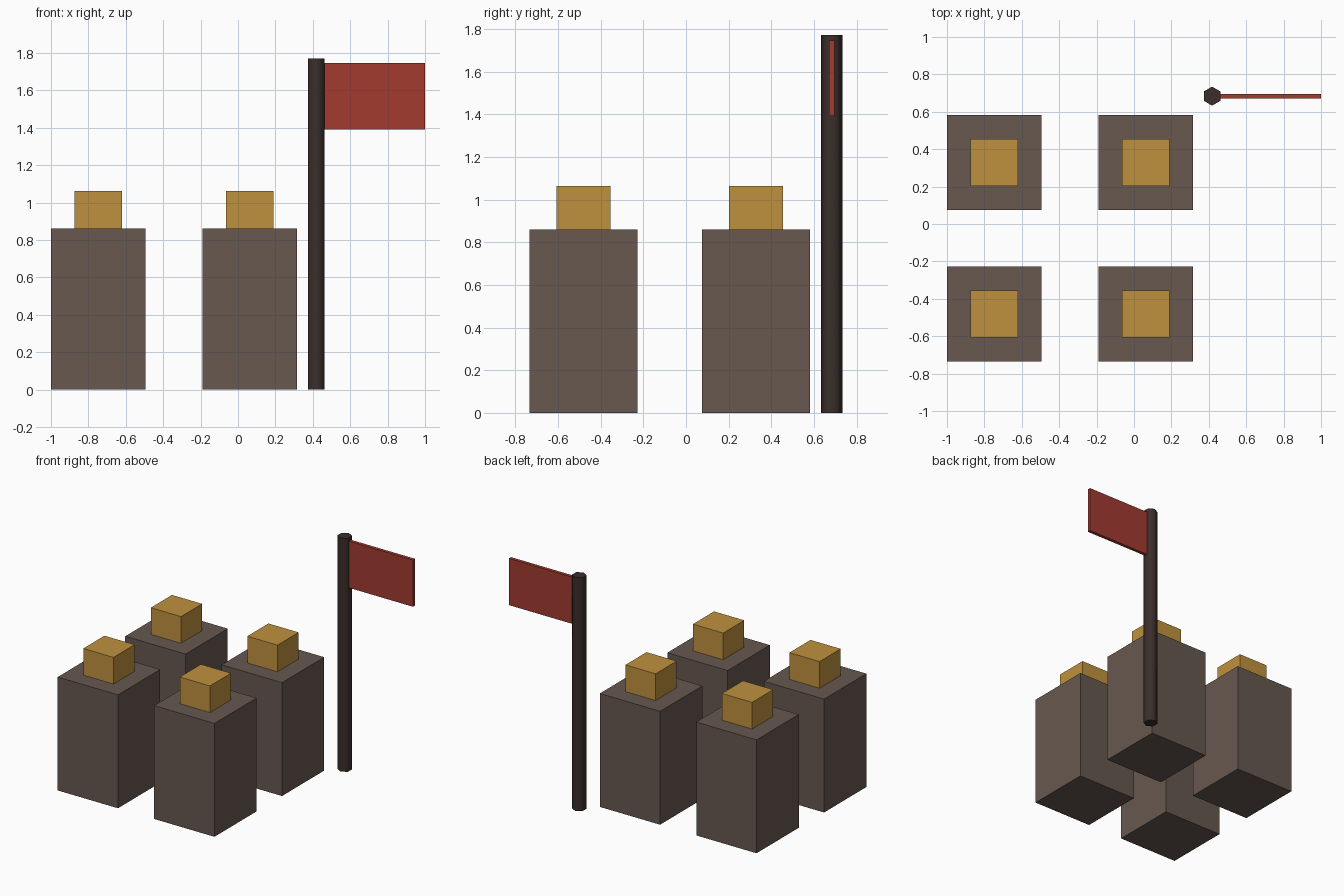
import bpy, math

if "Cube" in bpy.data.objects:
    bpy.data.objects.remove(bpy.data.objects["Cube"])

S = 2 / 3.95          # one source unit in model units
X0, Y0 = -0.747, -0.481   # centre of the front left pillar


def material(name, rgb):
    m = bpy.data.materials.new(name)
    m.diffuse_color = (*rgb, 1)
    m.use_nodes = True
    m.node_tree.nodes["Principled BSDF"].inputs["Base Color"].default_value = m.diffuse_color
    return m


stone = material("stone", (0.135, 0.098, 0.08))
gold = material("gold", (0.52, 0.285, 0.048))
wood = material("dark_wood", (0.043, 0.027, 0.023))
cloth = material("red_cloth", (0.36, 0.043, 0.03))


def box(name, centre, size, mat):
    bpy.ops.mesh.primitive_cube_add(size=1, location=centre)
    ob = bpy.context.object
    ob.name = name
    ob.scale = size
    bpy.ops.object.transform_apply(location=False, rotation=False, scale=True)
    ob.data.materials.append(mat)
    return ob


# Four pillars, each with a small gold block on top
for row, depth in enumerate(("front", "back")):
    for col, side in enumerate(("left", "right")):
        x, y = X0 + col * 1.6 * S, Y0 + row * 1.6 * S
        box(f"{depth}_{side}_pillar", (x, y, 0.85 * S), (S, S, 1.7 * S), stone)
        box(f"{depth}_{side}_cap", (x, y, 1.9 * S), (0.5 * S, 0.5 * S, 0.4 * S), gold)

# Six-sided flag pole
px, py = X0 + 2.3 * S, Y0 + 2.3 * S
bpy.ops.mesh.primitive_cylinder_add(vertices=6, radius=0.1 * S, depth=3.5 * S,
                                    location=(px, py, 1.75 * S))
pole = bpy.context.object
pole.name = "flag_pole"
pole.data.materials.append(wood)
bpy.ops.object.shade_smooth_by_angle(angle=math.radians(65))

# Flag
box("flag", (px + 0.6 * S, py, 3.1 * S), (1.1 * S, 0.05 * S, 0.7 * S), cloth)
